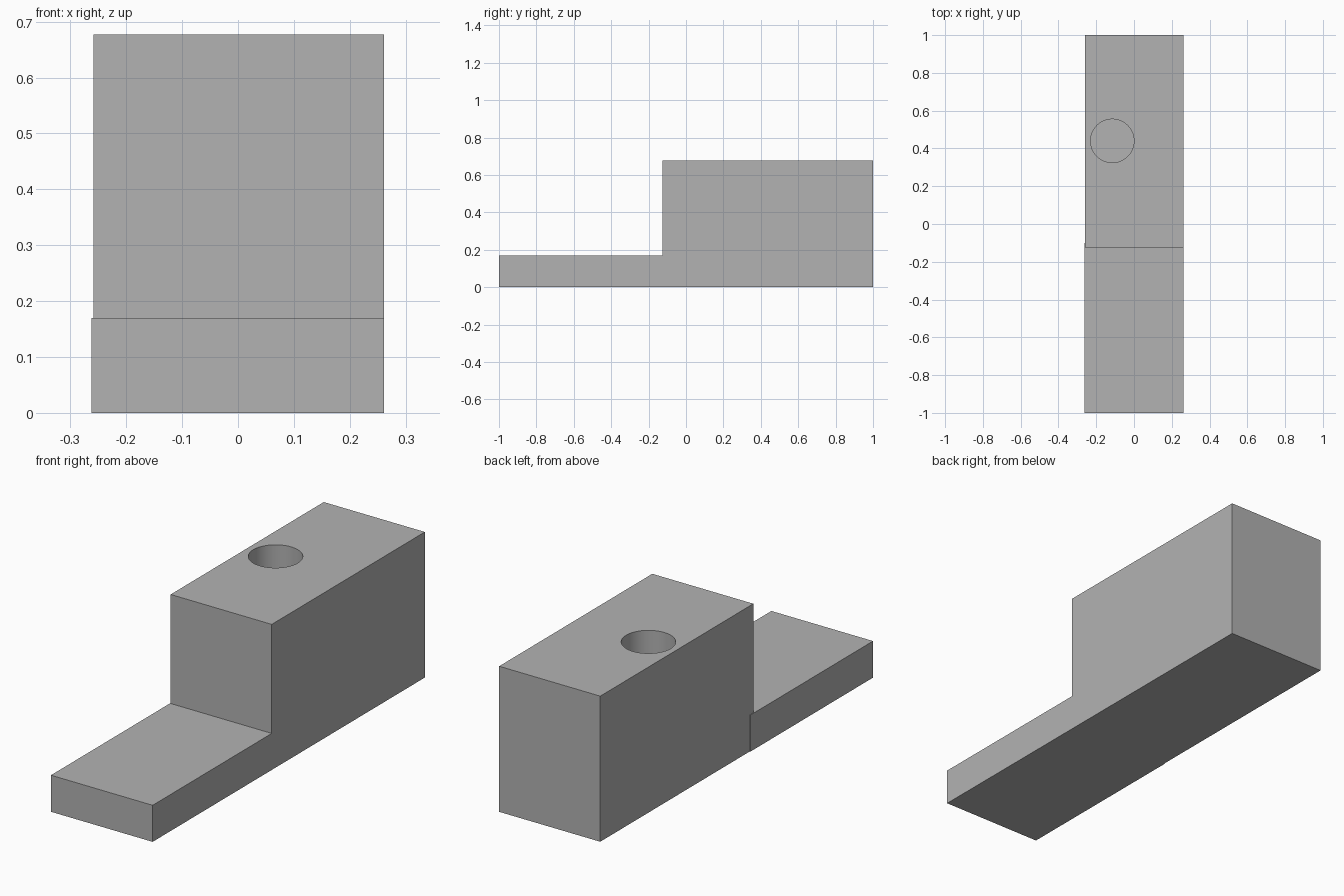
import bpy

default = bpy.data.objects.get("Cube")
if default:
    bpy.data.objects.remove(default, do_unlink=True)

grey = bpy.data.materials.new("plain grey")
grey.use_nodes = True
colour = (0.448, 0.448, 0.448, 1)
grey.diffuse_color = colour
grey.node_tree.nodes["Principled BSDF"].inputs["Base Color"].default_value = colour


def box(name, low, high):
    """Box between two opposite corners."""
    centre = [(a + b) / 2 for a, b in zip(low, high)]
    bpy.ops.mesh.primitive_cube_add(size=1, location=centre)
    ob = bpy.context.object
    ob.name = name
    ob.scale = [b - a for a, b in zip(low, high)]
    bpy.ops.object.transform_apply(location=True, rotation=False, scale=True)
    ob.data.materials.append(grey)
    return ob


def combine(target, tool, operation):
    """Apply a boolean and discard the tool object."""
    tool.hide_render = True
    mod = target.modifiers.new(operation.title(), "BOOLEAN")
    mod.operation = operation
    mod.solver = "EXACT"
    mod.object = tool
    bpy.context.view_layer.objects.active = target
    bpy.ops.object.modifier_apply(modifier=mod.name)
    bpy.data.objects.remove(tool, do_unlink=True)


# Tall rear block joined to the slightly wider low front plate
block = box("stepped_block", (-0.259, -0.125, 0), (0.261, 1, 0.677))
plate = box("front_plate", (-0.262, -1, 0), (0.261, -0.1, 0.17))
combine(block, plate, "UNION")

# Blind round hole in the top
hole_floor, hole_top = 0.17, 0.8
bpy.ops.mesh.primitive_cylinder_add(
    vertices=64, radius=0.115, depth=hole_top - hole_floor,
    location=(-0.115, 0.44, (hole_floor + hole_top) / 2))
hole = bpy.context.object
hole.name = "hole_cutter"
hole.data.materials.append(grey)
combine(block, hole, "DIFFERENCE")

# Smooth hole wall, sharp edges elsewhere
bpy.ops.object.select_all(action="DESELECT")
block.select_set(True)
bpy.context.view_layer.objects.active = block
bpy.ops.object.shade_smooth_by_angle()
